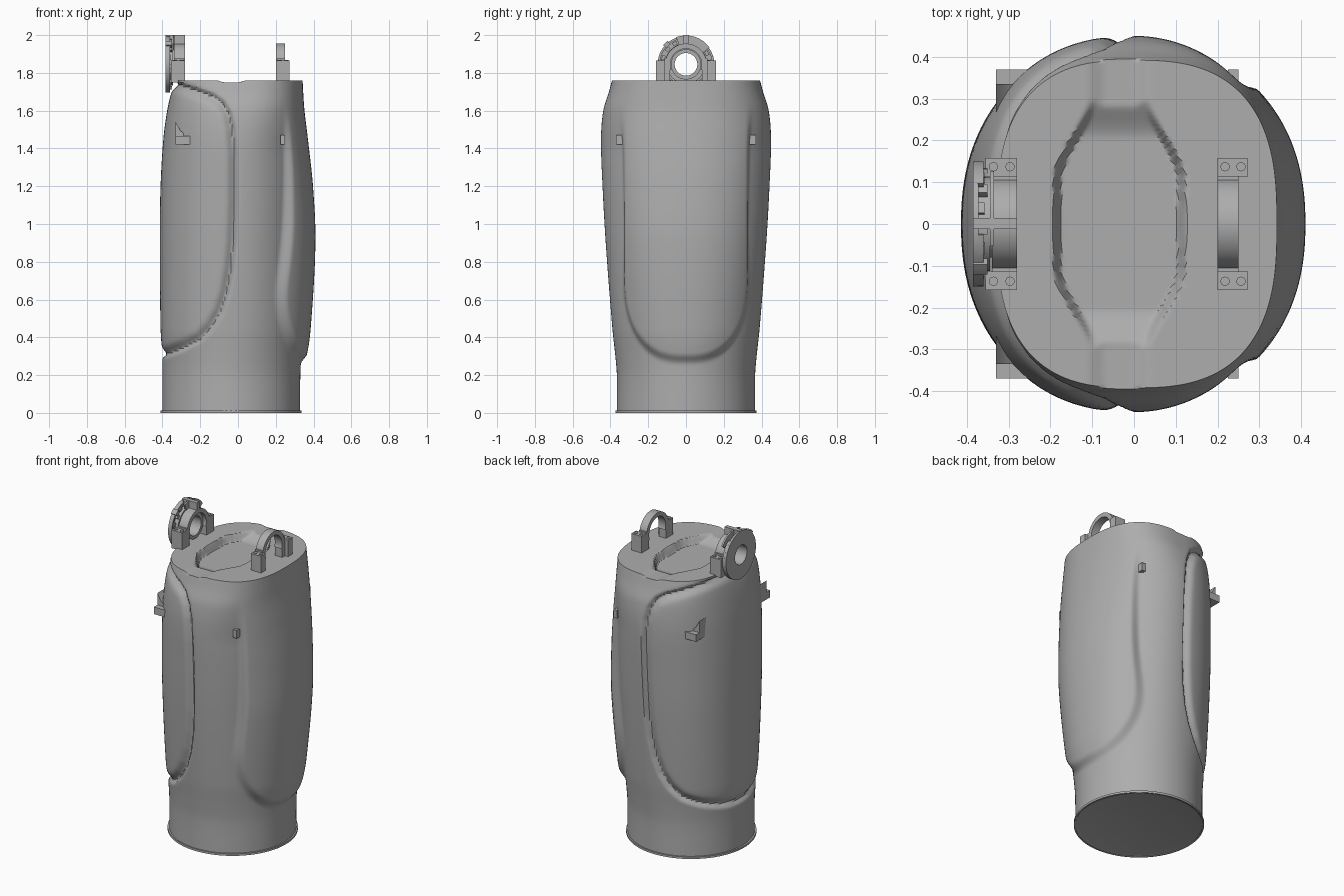
import bpy, bmesh, math
from mathutils import Vector

if "Cube" in bpy.data.objects:
    bpy.data.objects.remove(bpy.data.objects["Cube"], do_unlink=True)

grey = bpy.data.materials.new("plain grey")
grey.use_nodes = True
COLOUR = (0.42, 0.42, 0.42, 1)
grey.diffuse_color = COLOUR
grey.node_tree.nodes["Principled BSDF"].inputs["Base Color"].default_value = COLOUR

TOP = 1.76
TAU = 2 * math.pi


def finish(name, bm, angle=35):
    bmesh.ops.recalc_face_normals(bm, faces=bm.faces)
    mesh = bpy.data.meshes.new(name)
    bm.to_mesh(mesh)
    bm.free()
    mesh.materials.append(grey)
    ob = bpy.data.objects.new(name, mesh)
    bpy.context.collection.objects.link(ob)
    bpy.ops.object.select_all(action='DESELECT')
    ob.select_set(True)
    bpy.context.view_layer.objects.active = ob
    bpy.ops.object.shade_smooth_by_angle(angle=math.radians(angle))
    return ob


def smooth(a, b, v):
    t = min(1, max(0, (v - a) / (b - a)))
    return t * t * (3 - 2 * t)


# Body sections: height, left x, right x, right x beside panel, half depth, squareness, centre x
SECTIONS = [
    (0.00, -.40, .328, .328, .366, 2.0, -.037),
    (0.20, -.40, .33, .33, .366, 2.0, -.037),
    (0.31, -.402, .365, .335, .375, 2.05, -.03),
    (0.45, -.41, .385, .345, .39, 2.15, -.02),
    (0.90, -.414, .41, .36, .425, 2.25, -.005),
    (1.20, -.41, .397, .365, .442, 2.25, 0),
    (1.45, -.395, .37, .36, .45, 2.3, 0),
    (1.60, -.375, .352, .35, .438, 2.4, 0),
    (1.70, -.352, .345, .345, .408, 2.6, 0),
    (TOP, -.33, .342, .342, .392, 2.7, 0),
]


def section(z):
    i = max(k for k in range(len(SECTIONS) - 1) if SECTIONS[k][0] <= z + 1e-9)
    p, q = SECTIONS[i], SECTIONS[i + 1]
    o, s = SECTIONS[max(i - 1, 0)], SECTIONS[min(i + 2, len(SECTIONS) - 1)]
    h = q[0] - p[0]
    t = (z - p[0]) / h
    out = []
    for k in range(1, 7):
        m0 = (q[k] - o[k]) / (q[0] - o[0]) * h
        m1 = (s[k] - p[k]) / (s[0] - p[0]) * h
        out.append((2*t**3 - 3*t*t + 1) * p[k] + (t**3 - 2*t*t + t) * m0
                   + (3*t*t - 2*t**3) * q[k] + (t**3 - t*t) * m1)
    return out


# Outline of the wide side panel, seen from the front
SEAM = [Vector(p) for p in (
    (-.42, 1.745), (-.34, 1.74), (-.24, 1.71), (-.14, 1.675), (-.085, 1.64), (-.05, 1.58),
    (-.03, 1.5), (-.02, 1.35), (-.02, 1.1), (-.027, .9), (-.042, .75), (-.065, .63),
    (-.1, .53), (-.15, .45), (-.21, .39), (-.29, .35), (-.38, .315), (-.44, .3))]


def seam_distance(x, z):
    p = Vector((x, z))
    best, inside = 9, True
    for a, b in zip(SEAM, SEAM[1:]):
        e = b - a
        t = min(1, max(0, (p - a).dot(e) / e.length_squared))
        d = (p - a - e * t).length
        if d < best:
            best = d
            inside = e.x * (p.y - a.y) - e.y * (p.x - a.x) < 0
    return best, inside


def polar(c, s, a, b, n):
    return (abs(c / a) ** n + abs(s / b) ** n) ** (-1 / n)


def body_point(angle, z):
    left, right, beside, depth, n, cx = section(z)
    c, s = math.cos(angle), math.sin(angle)
    if c < 0:
        r = polar(c, s, cx - left, depth, n)
        d, inside = seam_distance(cx + r * c, z)
        r -= .024 * math.exp(-(d / (.026 if inside else .013)) ** 2)
    else:
        full = polar(c, s, right - cx, depth, n)
        base = polar(c, s, beside - cx, depth, 2 + (n - 2) * smooth(1.35, 1.65, z))
        y = abs(full * s) / .32
        edge = (y ** 2.5 + (max(0, .75 - z) / .44) ** 2.5) ** .4
        r = base + (full - base) * (1 - smooth(1.0, 1.13, edge))
    return Vector((cx + r * c, r * s, z))


def top_dip(x, y):
    # Oval tray with ramped ends and a shallow spout at front and back
    y, u = abs(y), abs(x + .035)
    half = .16 - .085 * smooth(.1, .31, y)
    tray = .045 * (1 - smooth(half - .022, half, u)) * (1 - smooth(.2, .32, y))
    spout = .012 * (1 - smooth(.03, .08, u)) * smooth(.2, .3, y)
    return max(tray, spout)


def build_body():
    cols, rows, rings = 256, 150, 44
    bm = bmesh.new()
    loops = []
    for j in range(rows + 1):
        z = TOP * j / rows
        loops.append([body_point(TAU * i / cols, z) for i in range(cols)])
    rim = loops[-1]
    for p in rim:
        p.z -= top_dip(p.x, p.y)
    for k in range(1, rings):
        f = 1 - k / rings
        loops.append([Vector((p.x * f - .035 * (1 - f), p.y * f,
                              TOP - top_dip(p.x * f - .035 * (1 - f), p.y * f))) for p in rim])
    vs = [[bm.verts.new(p) for p in loop] for loop in loops]
    for a, b in zip(vs, vs[1:]):
        for i in range(cols):
            j = (i + 1) % cols
            bm.faces.new((a[i], a[j], b[j], b[i]))
    bm.faces.new(vs[-1])
    return finish("body", bm, 40)


def box(name, x, y, z):
    bm = bmesh.new()
    bmesh.ops.create_cube(bm, size=1)
    for v in bm.verts:
        v.co = Vector([r[0] + (c + .5) * (r[1] - r[0]) for c, r in zip(v.co, (x, y, z))])
    return finish(name, bm)


def ring(name, inner, outer, x0, x1, start=0, sweep=360, z=1.845, steps=48):
    # Ring or arch whose axis runs along x
    bm = bmesh.new()
    closed = sweep == 360
    stations = []
    for i in range(steps if closed else steps + 1):
        t = math.radians(start + sweep * i / steps)
        stations.append([bm.verts.new((x, r * math.cos(t), z + r * math.sin(t)))
                         for x, r in ((x0, inner), (x1, inner), (x1, outer), (x0, outer))])
    pairs = list(zip(stations, stations[1:]))
    if closed:
        pairs.append((stations[-1], stations[0]))
    else:
        bm.faces.new(stations[0])
        bm.faces.new(stations[-1])
    for a, b in pairs:
        for k in range(4):
            m = (k + 1) % 4
            bm.faces.new((a[k], a[m], b[m], b[k]))
    return finish(name, bm)


def cylinder(name, x, y, z0, z1, radius, sides=16, inset=0):
    bm = bmesh.new()
    bmesh.ops.create_cone(bm, cap_ends=True, segments=sides, radius1=radius,
                          radius2=radius, depth=z1 - z0)
    bmesh.ops.translate(bm, verts=bm.verts, vec=(x, y, (z0 + z1) / 2))
    if inset:
        bm.faces.ensure_lookup_table()
        low = min(bm.faces, key=lambda f: f.calc_center_median().z)
        bmesh.ops.inset_region(bm, faces=[low], thickness=inset, depth=0)
        bmesh.ops.translate(bm, verts=low.verts, vec=(0, 0, .008))
    return finish(name, bm)


build_body()
cylinder("base_lip", -.037, 0, 0, .013, .374, 96, inset=.025)

# Two arched brackets on the top
for side, x0, x1, arch0, arch1 in (("left", .2, .272, .2, .25), ("right", -.355, -.28, -.34, -.28)):
    ring(side + "_arch", .083, .11, arch0, arch1, -20, 220)
    for y in (-1, 1):
        ends = lambda a, b: sorted((a * y, b * y))
        box(side + "_foot", (x0, x1), ends(.112, .158), (TOP - .01, 1.865))
        box(side + "_foot_web", (arch0, arch1), ends(.085, .115), (TOP - .01, 1.875))
        for f in (.25, .78):
            cylinder(side + "_bolt", x0 + (x1 - x0) * f, y * .137, 1.86, 1.869, .011)

# Round locking disc on the outer side of the right bracket
ring("disc_plate", .06, .15, -.385, -.372)
ring("disc_hub", .06, .08, -.374, -.3)
ring("disc_inner_rib", .1, .112, -.374, -.345)
ring("disc_rim", .138, .15, -.374, -.36, 100, 310)
for k in range(16):
    ring("disc_tooth", .116, .134, -.374, -.35 - .008 * (k % 2), k * 22.5, 11, steps=3)
box("disc_top_rib", (-.385, -.28), (-.012, .014), (1.945, 2.0))
ring("disc_upper_guard", .11, .153, -.345, -.335, 35, 75, steps=16)
ring("disc_stop", .135, .158, -.385, -.35, 128, 12, steps=3)

# Hooks and small tabs on the front and back
for y in (-1, 1):
    ends = lambda a, b: sorted((a * y, b * y))
    box("hook_shelf", (-.33, -.2), ends(.24, .37), (1.42, 1.465))
    bm = bmesh.new()
    outline = ((-.33, 1.46), (-.25, 1.46), (-.28, 1.473), (-.305, 1.495), (-.33, 1.54))
    near, far = ([bm.verts.new((x, y * d, z)) for x, z in outline] for d in (.24, .335))
    bm.faces.new(near)
    bm.faces.new(far)
    for i in range(len(outline)):
        bm.faces.new((near[i - 1], near[i], far[i], far[i - 1]))
    finish("hook_fin", bm, 20)
    box("small_tab", (.225, .25), ends(.28, .37), (1.42, 1.47))
